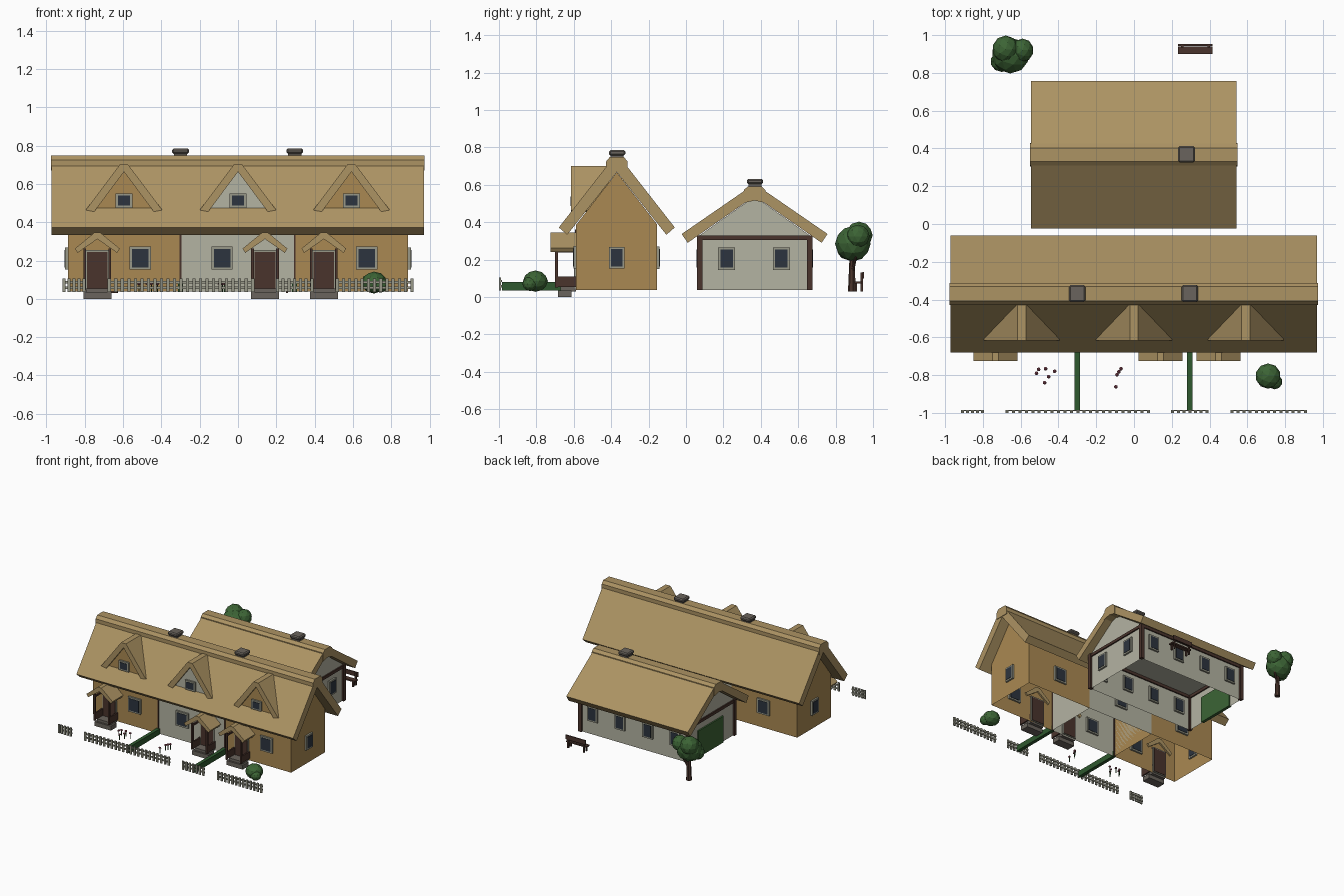
import bpy, bmesh, math
from mathutils import Vector, Matrix

if "Cube" in bpy.data.objects:
    bpy.data.objects.remove(bpy.data.objects["Cube"])


def material(name, rgb):
    m = bpy.data.materials.new(name)
    lin = [((c / 255 + 0.055) / 1.055) ** 2.4 for c in rgb]
    m.diffuse_color = (*lin, 1)
    m.use_nodes = True
    m.node_tree.nodes["Principled BSDF"].inputs["Base Color"].default_value = m.diffuse_color
    return m


THATCH = material("thatch", (172, 147, 99))
OCHRE = material("ochre_wall", (170, 137, 82))
PLASTER = material("pale_plaster", (180, 179, 162))
TRIM = material("grey_trim", (152, 152, 136))
WOOD = material("dark_wood", (74, 52, 44))
STONE = material("stone", (106, 100, 93))
LEAF = material("leaf_green", (60, 100, 53))
HEDGE = material("hedge_green", (46, 88, 46))
GLASS = material("dark_glass", (44, 52, 62))
PETAL = material("pink_petal", (150, 80, 95))


def finish(name, bm, mat):
    bmesh.ops.recalc_face_normals(bm, faces=bm.faces)
    me = bpy.data.meshes.new(name)
    bm.to_mesh(me)
    bm.free()
    ob = bpy.data.objects.new(name, me)
    me.materials.append(mat)
    bpy.context.collection.objects.link(ob)
    return ob


def boxes(name, mat, *spans, open_bottom=False):
    """Each span is (x0, x1, y0, y1, z0, z1)."""
    bm = bmesh.new()
    for x0, x1, y0, y1, z0, z1 in spans:
        mid = Vector((x0 + x1, y0 + y1, z0 + z1)) / 2
        size = Matrix.Diagonal((x1 - x0, y1 - y0, z1 - z0, 1))
        bmesh.ops.create_cube(bm, size=1, matrix=Matrix.Translation(mid) @ size)
    if open_bottom:
        bm.normal_update()
        low = [f for f in bm.faces if f.normal.z < -0.9]
        bmesh.ops.delete(bm, geom=low, context='FACES_ONLY')
    return finish(name, bm, mat)


def prism(name, mat, profile, axis, a, b, centre=0):
    """Extrude a (offset, z) profile along x or y, from a to b."""
    bm = bmesh.new()

    def pt(p, t):
        return (t, centre + p[0], p[1]) if axis == 'x' else (centre + p[0], t, p[1])
    va = [bm.verts.new(pt(p, a)) for p in profile]
    vb = [bm.verts.new(pt(p, b)) for p in profile]
    n = len(profile)
    bm.faces.new(va)
    bm.faces.new(vb[::-1])
    for i in range(n):
        bm.faces.new((va[i], vb[i], vb[(i + 1) % n], va[(i + 1) % n]))
    return finish(name, bm, mat)


def mirrored(half):
    """Complete a profile whose right half runs from top to bottom."""
    return half + [(-x, z) for x, z in reversed(half) if x > 0]


def window(x, y, z, axis, w=0.055, h=0.06):
    """Frame and glass, set through a wall whose normal runs along axis."""
    for name, mat, t, k in (("window_frame", TRIM, 0.014, 0), ("window_glass", GLASS, 0.017, 0.012)):
        dx, dy = (w - k, t) if axis == 'y' else (t, w - k)
        boxes(name, mat, (x - dx, x + dx, y - dy, y + dy, z - h + k, z + h - k))


def chimney(x, y, z, top):
    boxes("chimney_stack", STONE, (x - .035, x + .035, y - .035, y + .035, z, top - .02))
    ob = boxes("chimney_cap", STONE, (x - .044, x + .044, y - .044, y + .044, top - .028, top))
    bev = ob.modifiers.new("bevel", 'BEVEL')
    bev.width, bev.segments = 0.008, 1


def blobs(name, mat, lumps, subdiv=2):
    """Faceted balls given as (x, y, z, rx, ry, rz)."""
    bm = bmesh.new()
    for x, y, z, rx, ry, rz in lumps:
        m = Matrix.Translation((x, y, z)) @ Matrix.Diagonal((rx, ry, rz, 1))
        bmesh.ops.create_icosphere(bm, subdivisions=subdiv, radius=1, matrix=m)
    return finish(name, bm, mat)


def limb(name, mat, p, q, r1, r2, sides=7):
    p, q = Vector(p), Vector(q)
    bm = bmesh.new()
    rot = (q - p).to_track_quat('Z', 'Y').to_matrix().to_4x4()
    bmesh.ops.create_cone(bm, cap_ends=True, segments=sides, radius1=r1, radius2=r2,
                          depth=(q - p).length, matrix=Matrix.Translation((p + q) / 2) @ rot)
    return finish(name, bm, mat)


# Front row house: three wall sections, end gables, thatched roof
FY = -0.37
F0, F1 = -0.588, -0.155
for a, b, mat in ((-.888, -.3, OCHRE), (-.3, .3, PLASTER), (.3, .888, OCHRE)):
    boxes("row_house_wall", mat, (a, b, F0, F1, .037, .387), open_bottom=True)
prism("row_house_gable", OCHRE, mirrored([(0, .667), (.2165, .387)]), 'x', -.888, .888, FY)
prism("row_house_roof", THATCH, [(-.31, .372), (-.03, .73), (.03, .73), (.31, .372), (.265, .333),
                                 (0, .668), (-.265, .333)], 'x', -.972, .97, FY)
prism("row_house_ridge", THATCH, mirrored([(.038, .748), (.058, .724), (.058, .67)]), 'x', -.976, .974, FY)
for s in (-.3, .296):
    boxes("wall_divider", WOOD, (s - .005, s + .005, F0 - .006, F0 + .01, .037, .36))
    chimney(s, FY + .002, .69, .785)

# Front dormers
for cx, mat in ((-.595, OCHRE), (0, PLASTER), (.592, OCHRE)):
    prism("dormer_roof", THATCH, [(-.2, .463), (-.022, .7), (.022, .7), (.2, .463), (.155, .455),
                                  (0, .663), (-.155, .455)], 'y', -.616, -.41, cx)
    prism("dormer_wall", mat, mirrored([(0, .665), (.155, .456)]), 'y', -.6, -.45, cx)
    window(cx, -.6, .512, 'y', .044, .038)

# Row house windows
for x in (-.51, -.083, .672):
    window(x, F0, .212, 'y')
for x in (-.59, 0, .59):
    window(x, F1, .21, 'y')
for x in (-.888, .888):
    window(x, FY, .21, 'x', .042, .058)

# Doors with gabled porches, posts, side rails and steps
for cx in (-.734, .141, .448):
    boxes("front_door", WOOD, (cx - .054, cx + .054, F0 - .012, F0 + .012, .05, .245))
    boxes("door_frame", TRIM, (cx - .062, cx + .062, F0 - .008, F0 + .008, .045, .255))
    prism("porch_roof", THATCH, [(-.117, .262), (-.016, .345), (.016, .345), (.117, .262),
                                 (.103, .24), (0, .312), (-.103, .24)], 'y', -.725, -.575, cx)
    spans = []
    for s in (-1, 1):
        px = cx + s * .065
        spans += [(px - .007, px + .007, -.7, -.684, .05, .262),
                  (px - .006, px + .006, -.7, F0, .055, .11),
                  (px - .006, px + .006, -.7, F0, .238, .252)]
    boxes("porch_timber", WOOD, *spans)
    boxes("porch_step", STONE, (cx - .073, cx + .073, -.684, -.612, 0, .035),
          (cx - .06, cx + .06, -.67, F0, .03, .055))

# Rear house: walls, gable, roof
RY, R0, R1, RX = 0.367, 0.073, 0.661, 0.48
boxes("rear_house_wall", PLASTER, (-RX, RX, R0, R1, .037, .33), open_bottom=True)
prism("rear_house_gable", PLASTER, mirrored([(0, .538), (.294, .33)]), 'x', -RX, RX, RY)
prism("rear_house_roof", THATCH, [(-.39, .337), (-.03, .585), (.03, .585), (.39, .337), (.358, .29),
                                  (0, .54), (-.358, .29)], 'x', -.546, .543, RY)
prism("rear_house_ridge", THATCH, mirrored([(.036, .592), (.058, .572), (.062, .502), (0, .516)]),
      'x', -.55, .547, RY)
chimney(.278, RY + .002, .54, .632)

# Rear house timber frame
spans = [(sx * RX - .014, sx * RX + .014, y - .014, y + .014, .037, .33) for sx in (-1, 1) for y in (R0, R1)]
spans += [(sx * RX - .01, sx * RX + .01, R0, R1, .305, .328) for sx in (-1, 1)]
spans += [(-RX, RX, y - .01, y + .01, .305, .328) for y in (R0, R1)]
boxes("rear_house_timber", WOOD, *spans)

# Rear house openings
for x in (-.37, -.125, .125, .37):
    for y in (R0, R1):
        window(x, y, .205, 'y', .045, .06)
for y in (.217, .51):
    window(RX, y, .205, 'x', .045, .06)
boxes("barn_door", LEAF, (-RX - .012, -RX + .012, .22, .54, .037, .25))

# Garden hedges and bush
for x in (-.3, .295):
    boxes("hedge", HEDGE, (x - .014, x + .014, -.985, F0, .035, .08))
blobs("bush", LEAF, [(.71, -.805, .085, .067, .067, .057), (.745, -.835, .07, .04, .04, .038)])

# Picket fence runs
for a, b in ((-.915, -.795), (-.68, .085), (.197, .394), (.51, .915)):
    n = round((b - a) / .034)
    spans = [(a, b, -.99, -.984, z - .006, z + .006) for z in (.058, .086)]
    for i in range(n + 1):
        x = a + .008 + (b - a - .016) * i / n
        spans.append((x - .008, x + .008, -1, -.99, .035, .105))
    boxes("picket_fence", TRIM, *spans)

# Flowers in two clumps
for x, y in ((-.516, -.79), (-.505, -.77), (-.468, -.766), (-.42, -.78), (-.452, -.808), (-.473, -.84),
             (-.096, -.862), (-.09, -.798), (-.08, -.782), (-.069, -.766)):
    limb("flower_stem", HEDGE, (x, y, .036), (x, y, .08), .003, .003, 5)
    blobs("flower_head", PETAL, [(x, y, .08, .011, .011, .009)], 1)

# Tree behind the rear house
limb("tree_trunk", WOOD, (-.648, .888, .03), (-.648, .888, .23), .022, .013)
limb("tree_branch", WOOD, (-.648, .888, .13), (-.6, .91, .22), .01, .006)
blobs("tree_canopy", LEAF, [(-.655, .892, .285, .1, .095, .095), (-.59, .92, .325, .058, .062, .062),
                            (-.68, .925, .33, .07, .073, .073), (-.7, .86, .26, .06, .055, .06)])

# Bench
spans = [(.234, .415, .9, .94, .072, .083), (.234, .415, .943, .952, .1, .135)]
for x in (.25, .39):
    spans += [(x, x + .012, .903, .914, .03, .075), (x, x + .012, .934, .947, .03, .13)]
boxes("bench", WOOD, *spans)
